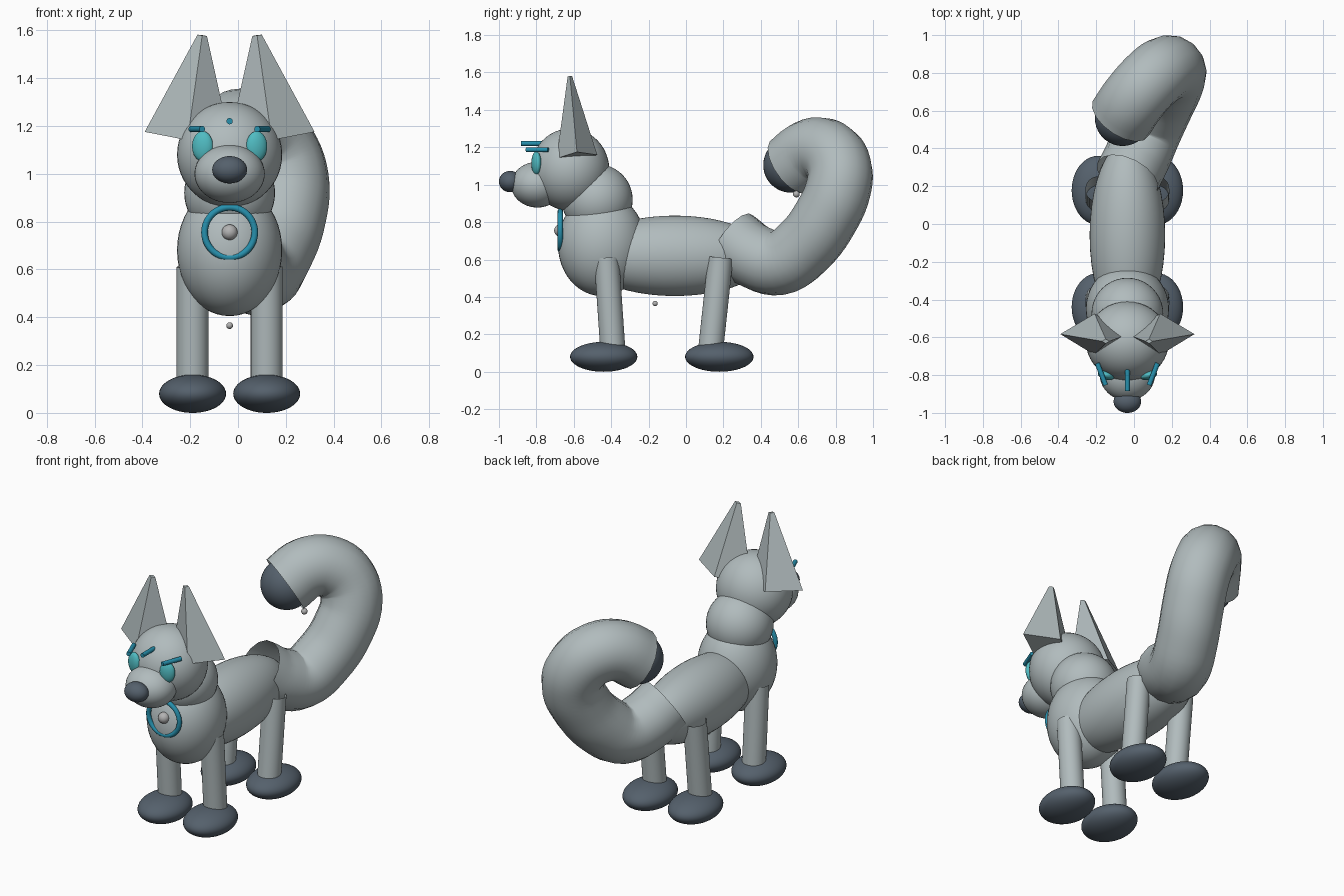
import bpy, math
from mathutils import Vector, Matrix

cube = bpy.data.objects.get("Cube")
if cube:
    bpy.data.objects.remove(cube, do_unlink=True)

CX = -0.035  # the body's middle plane


def material(name, rgb):
    m = bpy.data.materials.new(name)
    m.use_nodes = True
    m.diffuse_color = (*rgb, 1)
    m.node_tree.nodes["Principled BSDF"].inputs["Base Color"].default_value = (*rgb, 1)
    return m


GREY = material("pale grey fur", (0.44, 0.50, 0.51))
SLATE = material("dark slate", (0.09, 0.118, 0.15))
TEAL = material("eye teal", (0.08, 0.50, 0.54))
BLUE = material("bright blue", (0.02, 0.28, 0.42))
PEARL = material("pearl grey", (0.45, 0.45, 0.45))


def finish(name, mat, smooth=True):
    o = bpy.context.object
    o.name = name
    o.data.materials.clear()
    o.data.materials.append(mat)
    if smooth:
        bpy.ops.object.shade_smooth_by_angle(angle=math.radians(40))
    return o


def ellipsoid(name, loc, radii, mat, rot=(0, 0, 0)):
    bpy.ops.mesh.primitive_uv_sphere_add(segments=40, ring_count=24, location=loc, rotation=rot)
    bpy.context.object.scale = radii
    return finish(name, mat)


def rod(name, a, b, r, mat, fill):
    a, b = Vector(a), Vector(b)
    d = b - a
    bpy.ops.mesh.primitive_cylinder_add(vertices=32, radius=r, depth=d.length, end_fill_type=fill,
                                        location=(a + b) / 2, rotation=d.to_track_quat('Z', 'Y').to_euler())
    return finish(name, mat)


# Body masses
ellipsoid("body", (CX, -0.06, 0.62), (0.20, 0.50, 0.215), GREY)
ellipsoid("chest", (CX, -0.45, 0.68), (0.22, 0.235, 0.275), GREY)
ellipsoid("neck", (CX, -0.475, 0.92), (0.19, 0.19, 0.19), GREY)
ellipsoid("head", (CX, -0.62, 1.08), (0.22, 0.21, 0.22), GREY)
ellipsoid("muzzle", (CX, -0.795, 1.0), (0.147, 0.14, 0.122), GREY)
ellipsoid("nose", (CX, -0.94, 1.017), (0.073, 0.06, 0.057), SLATE)

# Paired parts: legs, paws, ears, eyes and brows
for side, s in (("left", 1), ("right", -1)):
    x = CX + s * 0.155
    rod(f"front_leg_{side}", (x, -0.39, 0.10), (x, -0.425, 0.61), 0.067, GREY, 'NOTHING')
    rod(f"hind_leg_{side}", (x, 0.13, 0.10), (x, 0.185, 0.61), 0.067, GREY, 'NOTHING')
    ellipsoid(f"front_paw_{side}", (x, -0.44, 0.08), (0.14, 0.18, 0.08), SLATE)
    ellipsoid(f"hind_paw_{side}", (x, 0.178, 0.08), (0.14, 0.183, 0.08), SLATE)

    # Four-sided ear, diamond base, leaning inward and slightly forward
    bpy.ops.mesh.primitive_cone_add(vertices=4, radius1=0.182, radius2=0.02, depth=0.435)
    ear = finish(f"ear_{side}", GREY, smooth=False)
    ear.data.transform(Matrix.Translation((0, 0, 0.2175)))
    ear.scale = (1, 0.6, 1)
    ear.rotation_euler = (math.radians(5), math.radians(-8 * s), 0)
    ear.location = (CX + s * 0.175, -0.583, 1.15)

    ellipsoid(f"eye_{side}", (CX + s * 0.113, -0.80, 1.115), (0.045, 0.025, 0.063), TEAL,
              (0, 0, math.radians(15 * s)))
    rod(f"brow_{side}", (CX + s * 0.16, -0.737, 1.187), (CX + s * 0.115, -0.853, 1.187),
        0.013, BLUE, 'NGON')
rod("forehead_bar", (CX, -0.755, 1.22), (CX, -0.883, 1.22), 0.013, BLUE, 'NGON')

# Medallion on the chest
bpy.ops.mesh.primitive_torus_add(major_segments=48, minor_segments=12, major_radius=0.105,
                                 minor_radius=0.014, location=(CX, -0.672, 0.755),
                                 rotation=(math.pi / 2, 0, 0))
finish("medallion_ring", BLUE)
ellipsoid("medallion_pearl", (CX, -0.672, 0.755), (0.033,) * 3, PEARL)
ellipsoid("belly_bead", (CX, -0.165, 0.365), (0.014,) * 3, PEARL)
ellipsoid("tail_bead", (0.04, 0.59, 0.95), (0.018,) * 3, PEARL)

# Curled open tube for the tail
path = [(-0.035, 0.25, 0.70), (0.02, 0.36, 0.62), (0.08, 0.50, 0.585), (0.14, 0.63, 0.67),
        (0.195, 0.75, 0.83), (0.205, 0.815, 0.98), (0.165, 0.82, 1.09), (0.09, 0.765, 1.17),
        (0.005, 0.67, 1.18), (-0.07, 0.56, 1.10)]
cu = bpy.data.curves.new("tail_path", 'CURVE')
cu.dimensions = '3D'
cu.bevel_depth = 0.175
cu.bevel_resolution = 6
cu.resolution_u = 5
sp = cu.splines.new('BEZIER')
sp.bezier_points.add(len(path) - 1)
for p, co in zip(sp.bezier_points, path):
    p.co = co
    p.handle_left_type = p.handle_right_type = 'AUTO'
tail = bpy.data.objects.new("tail", cu)
bpy.context.collection.objects.link(tail)
bpy.ops.object.select_all(action='DESELECT')
tail.select_set(True)
bpy.context.view_layer.objects.active = tail
bpy.ops.object.convert(target='MESH')
finish("tail", GREY)
ellipsoid("tail_tip", (-0.06, 0.56, 1.105), (0.147,) * 3, SLATE)
